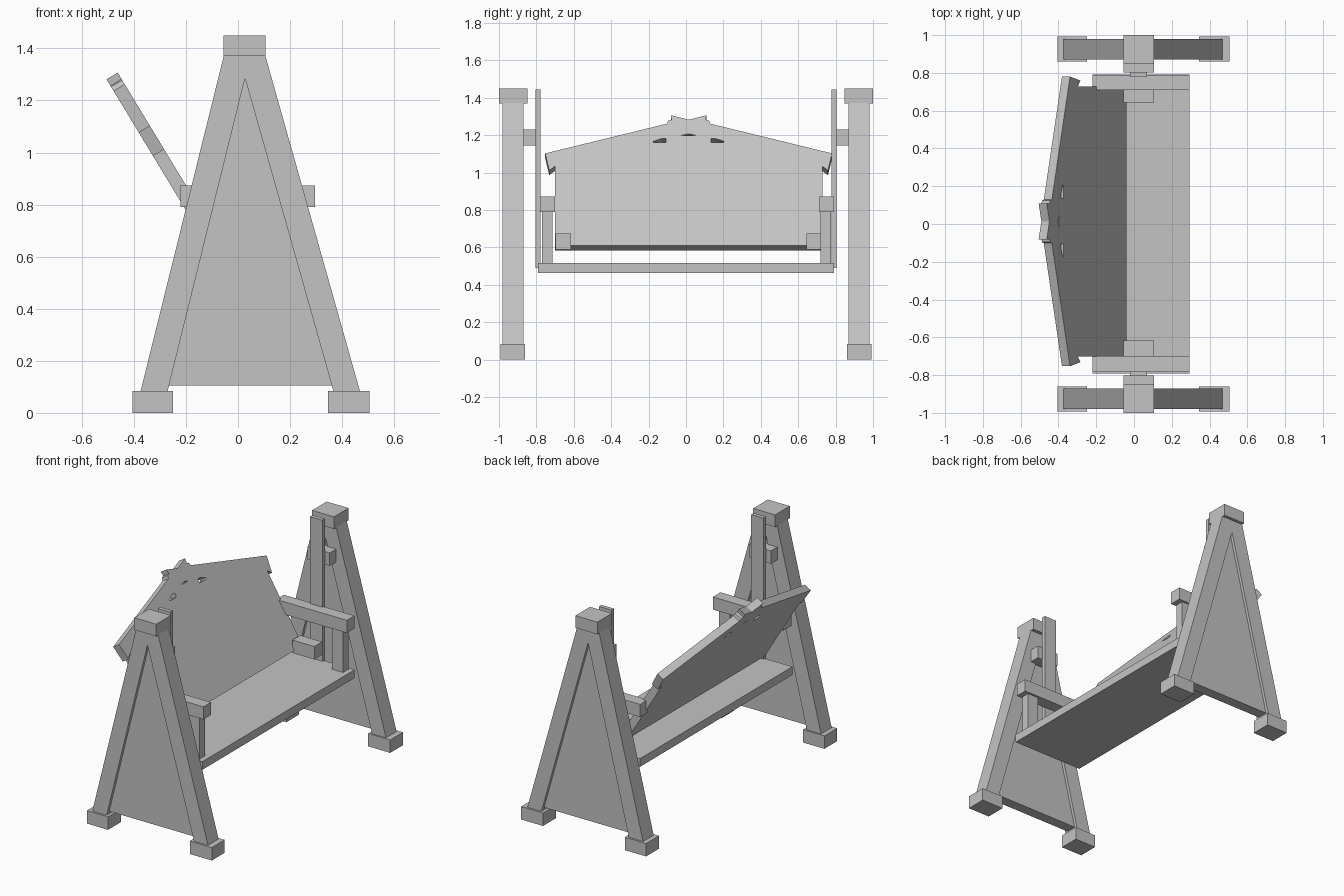
import bpy, bmesh, math
from mathutils import Matrix, Vector

if "Cube" in bpy.data.objects:
    bpy.data.objects.remove(bpy.data.objects["Cube"])

grey = bpy.data.materials.new("plain_grey")
grey.diffuse_color = (0.55, 0.55, 0.55, 1)
grey.use_nodes = True
grey.node_tree.nodes["Principled BSDF"].inputs["Base Color"].default_value = grey.diffuse_color


def add(name, mesh):
    mesh.materials.clear()
    mesh.materials.append(grey)
    ob = bpy.data.objects.new(name, mesh)
    bpy.context.collection.objects.link(ob)
    return ob


def prism(name, pts, y0, y1):
    """Extrude an (x, z) outline from y0 to y1."""
    bm = bmesh.new()
    face = bm.faces.new([bm.verts.new((x, y0, z)) for x, z in pts])
    ext = bmesh.ops.extrude_face_region(bm, geom=[face])
    verts = [g for g in ext["geom"] if isinstance(g, bmesh.types.BMVert)]
    bmesh.ops.translate(bm, vec=(0, y1 - y0, 0), verts=verts)
    bmesh.ops.recalc_face_normals(bm, faces=bm.faces)
    mesh = bpy.data.meshes.new(name)
    bm.to_mesh(mesh)
    bm.free()
    return add(name, mesh)


def box(name, x, y, z):
    return prism(name, [(x[0], z[0]), (x[1], z[0]), (x[1], z[1]), (x[0], z[1])], *y)


A_FRAME = [(-0.38, 0.06), (-0.05, 1.39), (0.10, 1.39), (0.475, 0.06),
           (0.373, 0.06), (0.027, 1.285), (-0.276, 0.06)]
PANEL = [(-0.27, 0.105), (0.365, 0.105), (0.027, 1.29)]

# Parts repeated at both ends
for side, s in (("near", -1), ("far", 1)):
    def span(a, b, shift=0.0):
        return sorted((s * a + shift, s * b + shift))

    # End frame
    prism("a_frame_" + side, A_FRAME, *span(0.87, 0.98))
    prism("frame_panel_" + side, PANEL, *span(0.89, 0.96))
    box("frame_cap_" + side, (-0.055, 0.105), span(0.848, 1.0), (1.37, 1.45))
    for part, x in (("rear_foot_", (-0.405, -0.25)), ("front_foot_", (0.345, 0.505))):
        box(part + side, x, span(0.86, 0.993), (0, 0.085))
    # Pivot block and hanging upright
    box("pivot_block_" + side, (-0.055, 0.105), span(0.803, 0.88), (1.145, 1.23))
    box("hanger_" + side, (-0.02, 0.07), span(0.778, 0.804), (0.49, 1.445))
    # Armrest, its post and the inner block
    box("armrest_" + side, (-0.22, 0.295), span(0.705, 0.785, 0.005), (0.79, 0.873))
    box("arm_post_" + side, (0.18, 0.26), span(0.717, 0.772, 0.003), (0.51, 0.80))
    box("inner_block_" + side, (-0.055, 0.105), span(0.63, 0.712, 0.014), (0.59, 0.675))

# Seat board
box("seat", (-0.22, 0.295), (-0.792, 0.792), (0.463, 0.517))

# Tilted backrest: outline as (half width, height), with three cut slots
tilt = math.radians(31.2)
thick = 0.05
half = [(0.715, 0.61), (0.715, 1.035), (0.745, 1.012), (0.767, 1.103), (0.115, 1.262),
        (0.11, 1.278), (0.092, 1.282), (0.095, 1.307)]
outline = half + [(0, 1.283)] + [(-w, z) for w, z in reversed(half)]
slot = [(0.12, 1.182), (0.145, 1.182), (0.192, 1.167), (0.185, 1.16), (0.12, 1.16)]
loops = [outline, slot, [(-w, z) for w, z in slot],
         [(-0.037, 1.2), (0, 1.208), (0.037, 1.2)]]

curve = bpy.data.curves.new("backrest_outline", "CURVE")
curve.dimensions = "2D"
curve.fill_mode = "BOTH"
curve.extrude = thick / 2
for pts in loops:
    sp = curve.splines.new("POLY")
    sp.points.add(len(pts) - 1)
    for p, (w, z) in zip(sp.points, pts):
        p.co = (w, (z - 0.61) / math.cos(tilt), 0, 1)
    sp.use_cyclic_u = True
helper = bpy.data.objects.new("backrest_outline", curve)
bpy.context.collection.objects.link(helper)
bpy.context.view_layer.update()
mesh = bpy.data.meshes.new_from_object(
    helper.evaluated_get(bpy.context.evaluated_depsgraph_get()))
bpy.data.objects.remove(helper)

across = Vector((0, 1, 0))
up = Vector((-math.sin(tilt), 0, math.cos(tilt)))
out = across.cross(up)
origin = Vector((-0.04, 0.014, 0.61)) - out * thick / 2
mat = Matrix((across, up, out)).transposed().to_4x4()
mat.translation = origin
mesh.transform(mat)
for poly in mesh.polygons:
    poly.use_smooth = False
add("backrest", mesh)
